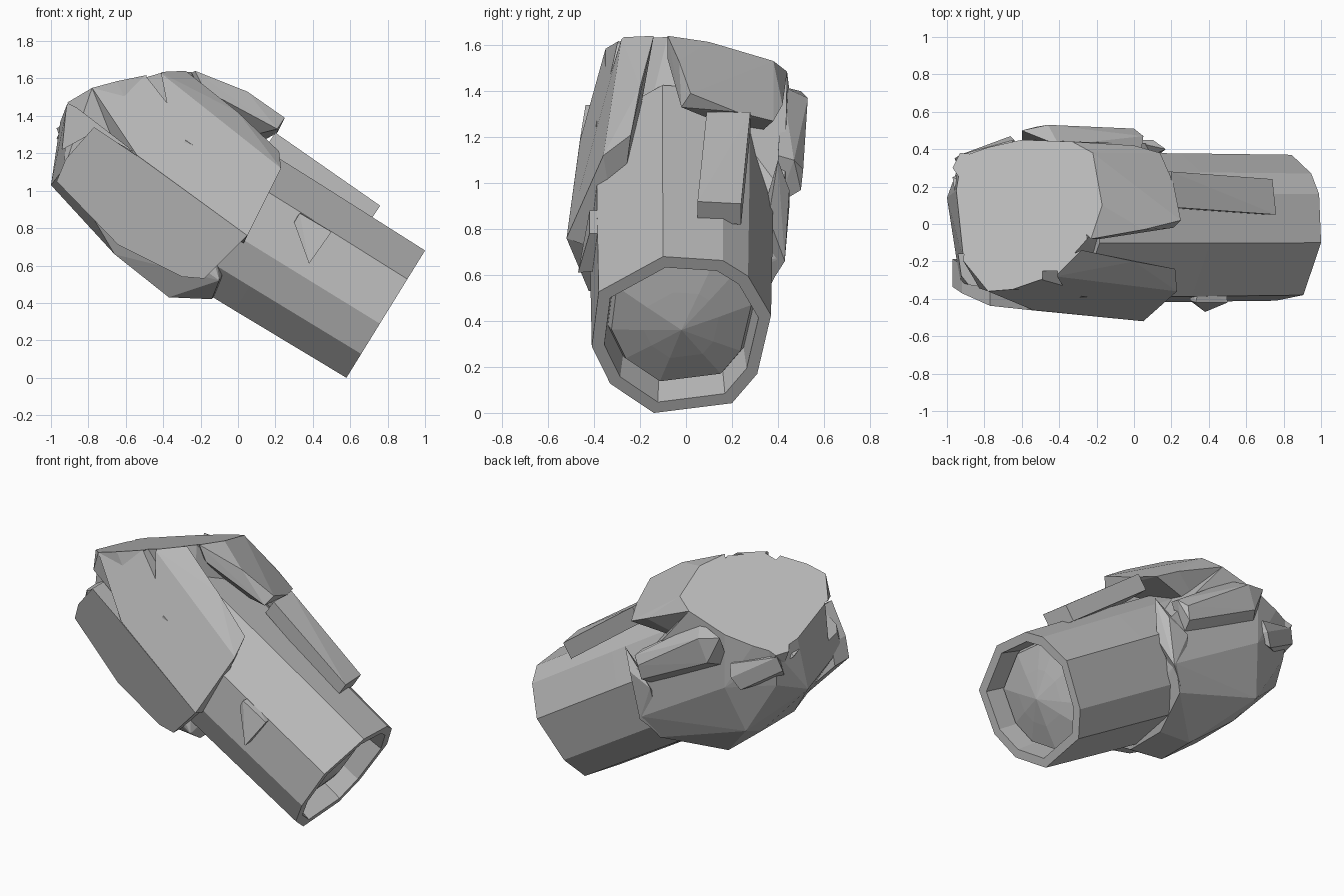
import bpy, bmesh, math
from mathutils import Vector

if "Cube" in bpy.data.objects:
    bpy.data.objects.remove(bpy.data.objects["Cube"])

grey = bpy.data.materials.new("plain_grey")
grey.diffuse_color = (0.5, 0.5, 0.5, 1)
grey.use_nodes = True
grey.node_tree.nodes["Principled BSDF"].inputs["Base Color"].default_value = grey.diffuse_color

# Tilted barrel frame: axis points out of the opening, up is across it
AXIS = Vector((0.85, 0, -0.525)).normalized()
UP = Vector((0.525, 0, 0.85)).normalized()
MOUTH = Vector((0.79, 0, 0.34))


def at(t, y, u):
    return MOUTH + AXIS * t + UP * u + Vector((0, y, 0))


def cap(x, y):
    """Point on the slanted flat cut at the upper end."""
    return (x, y, 1.688 + 0.29 * x - 0.244 * y)


def plate(x, z, inset=0):
    """Point on the big flat side facet of the front."""
    return (x, -.46 - .234 * (x + .56) - .188 * (z - 1.2) + inset, z)


def finish(name, bm):
    bmesh.ops.recalc_face_normals(bm, faces=bm.faces)
    me = bpy.data.meshes.new(name)
    bm.to_mesh(me)
    bm.free()
    me.materials.append(grey)
    ob = bpy.data.objects.new(name, me)
    bpy.context.collection.objects.link(ob)
    return ob


def hull(name, pts):
    """Faceted solid around a few corner points."""
    bm = bmesh.new()
    vs = [bm.verts.new(p) for p in pts]
    res = bmesh.ops.convex_hull(bm, input=vs)
    junk = {g for g in res["geom_interior"] + res["geom_unused"] if isinstance(g, bmesh.types.BMVert)}
    bmesh.ops.delete(bm, geom=list(junk), context='VERTS')
    bmesh.ops.dissolve_limit(bm, angle_limit=0.03, verts=bm.verts, edges=bm.edges)
    return finish(name, bm)


# Barrel: ten-sided tube with a recessed mouth and a shallow dome inside
ring = [(-.10, .40), (.16, .38), (.27, .30), (.37, .10), (.31, -.20), (.20, -.35),
        (-.14, -.40), (-.33, -.25), (-.41, -.06), (-.38, .22)]
steps = [(-1.4, 1.03), (-0.7, 1.02), (0, 1), (0, .86), (-.16, .82), (-.12, .78), (-.08, .42)]
bm = bmesh.new()
loops = [[bm.verts.new(at(t, -.02 + (y + .02) * s, u * s)) for y, u in ring] for t, s in steps]
for a, b in zip(loops, loops[1:]):
    for i in range(10):
        j = (i + 1) % 10
        bm.faces.new((a[i], a[j], b[j], b[i]))
tip = bm.verts.new(at(-.04, -.02, 0))
for i in range(10):
    bm.faces.new((loops[-1][i], loops[-1][(i + 1) % 10], tip))
bm.faces.new(loops[0])
finish("barrel", bm)

# Main body behind the barrel, ending in the slanted flat cut
body = hull("body", [
    cap(-.95, .18), cap(-.92, .36), cap(-.78, .41), cap(-.6, .45), cap(-.33, .44),
    cap(-.25, -.08), cap(-.42, -.27), cap(-.65, -.35), cap(-.78, -.36), cap(-.91, -.2),
    (-1, .14, 1.03), (-.93, -.31, 1.12), (-.66, -.2, .66), (-.66, .15, .66),
    (-.37, -.18, .43), (-.37, .08, .43), (-.14, -.2, .42), (-.14, .08, .42),
    (-.1, -.36, .52), (-.06, .36, .54), (.03, .43, .68), (.10, .43, .95),
    (-.6, .45, 1.05), (-.9, .33, 1.1), (-.68, .34, .74)])

# Front wall rising beside the barrel
wall = hull("front_wall", [
    cap(-.42, -.28), cap(-.78, -.36), cap(-.28, -.14), (0, -.2, 1.42), (.22, -.24, 1.21),
    (.23, -.36, 1.12), (.05, -.52, .76), (-.54, -.46, 1.19), (.02, -.36, .7),
    (.05, -.3, .76), (-.6, -.3, 1.0)])

# Large flat side plate
facet = [(-.92, 1.17), (-.77, 1.34), (-.56, 1.2), (.05, .76), (-.18, .53), (-.3, .54), (-.64, .71), (-.97, 1.05)]
hull("side_plate", [plate(*p) for p in facet] + [plate(x, z, .15) for x, z in facet])

# V-shaped breaks cut through the front wall and the upper rear edge
for n, v in (("rear_cutter", [(-.98, 1.5), (-.86, 1.44), (-.56, 1.21), (-.76, 1.32), (-.98, 1.2)]),
             ("top_cutter", [(-.49, 1.8), (-.49, 1.61), (-.38, 1.47), (-.41, 1.62), (-.41, 1.8)])):
    bm = bmesh.new()
    y1 = -.16 if n == "rear_cutter" else -.25
    f = bm.faces.new([bm.verts.new((x, -.7, z)) for x, z in v])
    new = bmesh.ops.extrude_face_region(bm, geom=[f])["geom"]
    bmesh.ops.translate(bm, vec=(0, y1 + .7, 0), verts=[g for g in new if isinstance(g, bmesh.types.BMVert)])
    cutter = finish(n, bm)
    cutter.hide_render = True
    cutter.hide_viewport = True
    for ob in (body, wall):
        m = ob.modifiers.new(n, 'BOOLEAN')
        m.operation = 'DIFFERENCE'
        m.solver = 'EXACT'
        m.object = cutter

# Hood over the top of the barrel
hull("hood", [cap(-.23, -.08), cap(-.17, .1), cap(-.22, .38), cap(-.33, .44), cap(-.4, .1),
              (.05, -.03, 1.53), (.25, .02, 1.39), (.21, -.02, 1.33), (.21, .22, 1.31),
              (.14, .38, 1.27), (.0, .42, 1.34), (-.18, -.08, 1.54), (-.3, .3, 1.2)])

# Raised rail along the barrel top
rail = [(.2, .09, 1.31), (.2, .28, 1.31), (.76, .05, .92), (.74, .24, .91)]
hull("top_rail", rail + [(x - .06, y, z - .09) for x, y, z in rail])

# Small tab on the front of the barrel
hull("front_tab", [(.30, -.41, .83), (.33, -.42, .88), (.50, -.42, .78), (.38, -.47, .61), (.36, -.43, .79),
                   (.30, -.33, .84), (.35, -.33, .88), (.49, -.33, .78), (.38, -.36, .62)])

# Back bars: long one beside the hood, a shorter one behind it
hull("back_bar", [(-.46, .53, 1.37), (-.6, .5, 1.40), (-.52, .52, 1.22), (.0, .51, 1.06), (.05, .47, 1.1),
                  (-.02, .5, .97), (-.4, .42, 1.42), (.04, .4, 1.12), (-.05, .4, .91), (-.6, .4, 1.18)])
hull("back_short_bar", [(-.66, .47, 1.14), (-.64, .45, 1.22), (-.71, .44, 1.06), (-.93, .37, 1.31),
                        (-.96, .35, 1.22), (-.62, .36, 1.15), (-.92, .27, 1.14), (-.86, .28, 1.35)])

# Lower back rim where the body meets the barrel
hull("back_rim", [(.1, .45, .97), (.17, .4, 1.1), (.04, .43, .66), (-.05, .45, .9), (-.05, .3, .75),
                  (.12, .36, .85), (-.08, .36, .55)])

# Broken chips at the rear edge of the cut
hull("rear_chip_upper", [cap(-.97, .3), cap(-.93, .38), cap(-.82, .37), cap(-.9, .2),
                         (-.94, .3, 1.25), (-.85, .36, 1.22), (-.85, .2, 1.25)])
hull("rear_chip_lower", [(-.97, .25, 1.28), (-.95, .1, 1.32), (-.9, .28, 1.22), (-.88, .1, 1.2), (-.85, .2, 1.35)])
